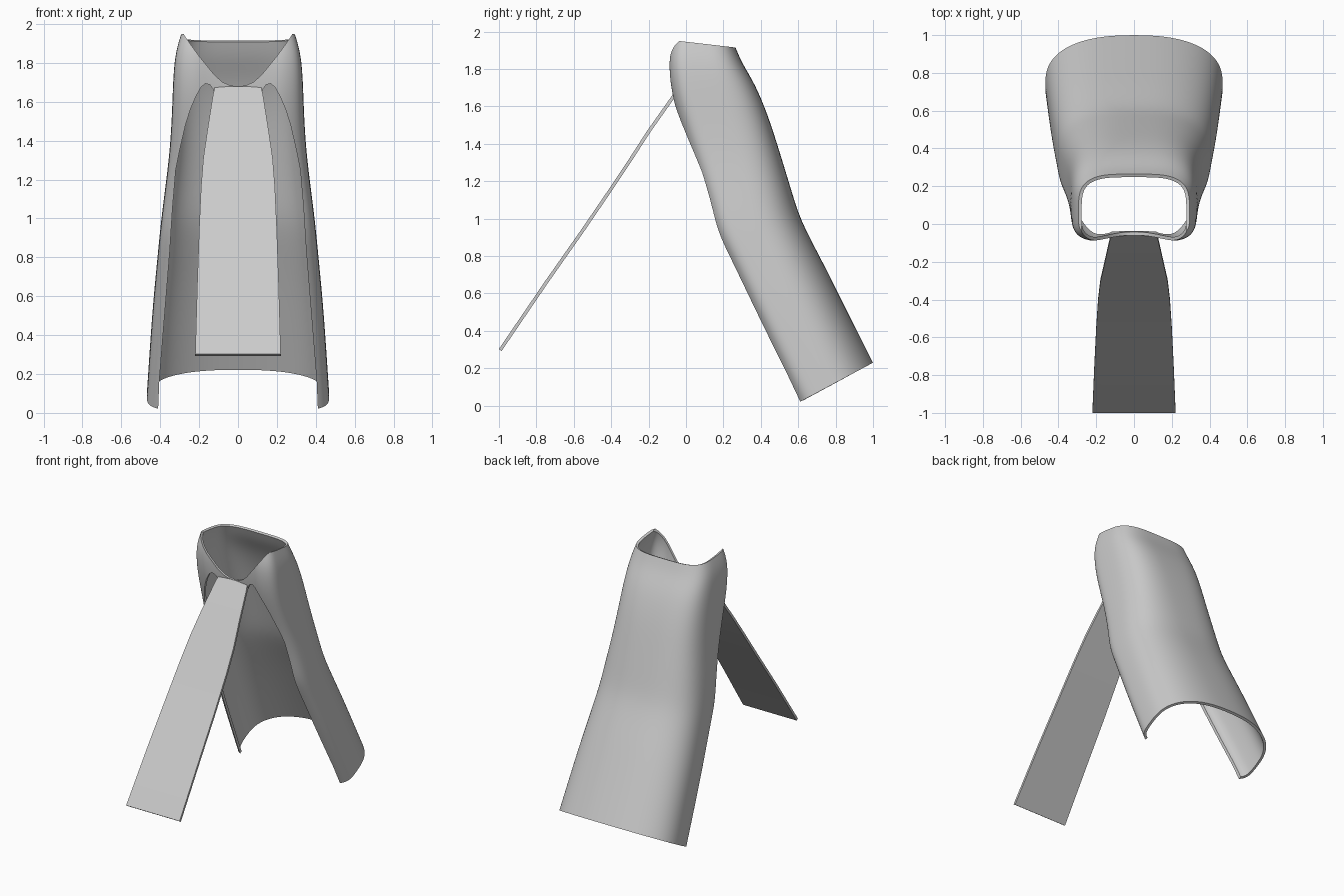
import bpy, bmesh, math

if "Cube" in bpy.data.objects:
    bpy.data.objects.remove(bpy.data.objects["Cube"])


def make_object(name, verts, faces):
    mesh = bpy.data.meshes.new(name)
    mesh.from_pydata(verts, [], faces)
    bm = bmesh.new()
    bm.from_mesh(mesh)
    bmesh.ops.recalc_face_normals(bm, faces=bm.faces)
    bm.to_mesh(mesh)
    bm.free()
    ob = bpy.data.objects.new(name, mesh)
    bpy.context.collection.objects.link(ob)
    return ob


def apply_all(ob):
    bpy.ops.object.select_all(action='DESELECT')
    ob.select_set(True)
    bpy.context.view_layer.objects.active = ob
    for m in list(ob.modifiers):
        bpy.ops.object.modifier_apply(modifier=m.name)


def prism_cutter(name, half, y0, y_end):
    # symmetric front-view outline, extruded back to a sloped end
    loop = half + [(-x, z) for x, z in reversed(half) if x > 0]
    n = len(loop)
    verts = [(x, y0, z) for x, z in loop] + [(x, y_end(z), z) for x, z in loop]
    faces = [list(range(n)), list(range(n, 2 * n))]
    faces += [(i, (i + 1) % n, n + (i + 1) % n, n + i) for i in range(n)]
    ob = make_object(name, verts, faces)
    ob.hide_render = True
    return ob


# Leaning shell: front y, z / back y, z / half width / back roundness / front dip
stations = [
    (-.08, 1.955, .265, 1.915, .295, 3.6, .03),
    (-.105, 1.85, .30, 1.83, .325, 3.6, .035),
    (-.09, 1.68, .37, 1.72, .335, 3.4, .03),
    (-.04, 1.50, .44, 1.55, .34, 3.2, .01),
    (.03, 1.30, .50, 1.36, .353, 3.0, 0),
    (.095, 1.10, .555, 1.18, .378, 2.8, 0),
    (.135, .93, .60, 1.03, .398, 2.7, 0),
    (.20, .80, .65, .92, .41, 2.6, 0),
    (.295, .60, .735, .76, .428, 2.5, 0),
    (.39, .40, .825, .58, .445, 2.5, 0),
    (.58, .005, 1.0, .23, .47, 2.4, 0),
]
N = 48
verts = []
for fy, fz, by, bz, w, nb, dip in stations:
    mid = .4
    for i in range(N):
        a = 2 * math.pi * i / N
        c, s = math.cos(a), math.sin(a)
        n = nb if s > 0 else 4.2
        x = w * math.copysign(abs(c) ** (2 / n), c)
        v = math.copysign(abs(s) ** (2 / n), s)
        t = mid + v * ((1 - mid) if v > 0 else mid)
        y = fy + (by - fy) * t
        if s < 0:
            y += dip * max(0, 1 - (x / .22) ** 2)
        verts.append((x, y, fz + (bz - fz) * t))
faces = [(r * N + i, r * N + (i + 1) % N, (r + 1) * N + (i + 1) % N, (r + 1) * N + i)
         for r in range(len(stations) - 1) for i in range(N)]
shell = make_object("shell", verts, faces)
# make sure the surface faces outward so thickness grows inward
p = max(shell.data.polygons, key=lambda q: q.center.x)
if p.normal.x < 0:
    shell.data.flip_normals()
shell.modifiers.new("smooth", 'SUBSURF').levels = 2
sol = shell.modifiers.new("thickness", 'SOLIDIFY')
sol.thickness = .018
sol.offset = -1

# Front opening and V-shaped neckline
slot = prism_cutter("slot_cutter", [
    (0, 1.64), (.118, 1.64), (.128, 1.665), (.145, 1.688), (.168, 1.694), (.19, 1.675),
    (.215, 1.63), (.245, 1.56), (.27, 1.48), (.30, 1.35), (.32, 1.25), (.337, 1.05),
    (.35, .84), (.405, .16), (.42, -.2)], -1.0, lambda z: .04 + .39 * (1.7 - z))
neck = prism_cutter("neck_cutter", [
    (0, 1.68), (.04, 1.684), (.08, 1.702), (.12, 1.737), (.2, 1.835), (.24, 1.89),
    (.278, 1.945), (.278, 2.2)], -1.0, lambda z: .08)
for cutter in (slot, neck):
    b = shell.modifiers.new("cut", 'BOOLEAN')
    b.operation = 'DIFFERENCE'
    b.solver = 'EXACT'
    b.object = cutter
apply_all(shell)
bpy.ops.object.shade_smooth_by_angle(angle=math.radians(35))
for cutter in (slot, neck):
    bpy.data.objects.remove(cutter)

# Front strap: y, z, half width down its length
path = [(-.052, 1.675, .118), (-.08, 1.635, .128), (-.2, 1.465, .155), (-.3, 1.31, .178),
        (-.4, 1.16, .19), (-.55, .94, .20), (-.75, .655, .21), (-.993, .298, .22)]
K = 8
verts = [(w * (2 * i / K - 1), y, z) for y, z, w in path for i in range(K + 1)]
M = K + 1
faces = [(r * M + i, r * M + i + 1, (r + 1) * M + i + 1, (r + 1) * M + i)
         for r in range(len(path) - 1) for i in range(K)]
strap = make_object("front_strap", verts, faces)
sol = strap.modifiers.new("thickness", 'SOLIDIFY')
sol.thickness = .018
sol.offset = 0
apply_all(strap)
bpy.ops.object.shade_smooth_by_angle(angle=math.radians(35))
